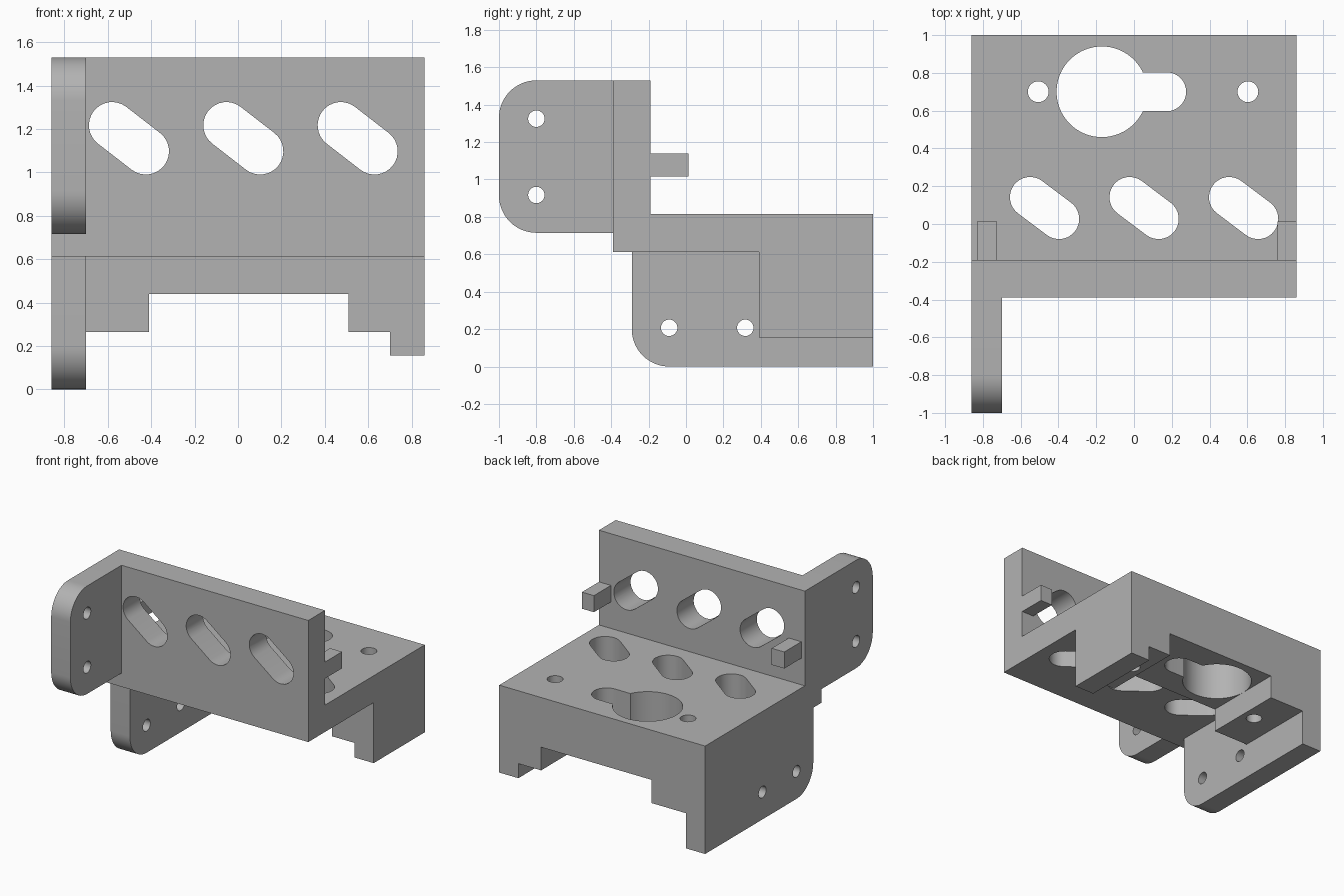
import bpy, bmesh, math

cube = bpy.data.objects.get("Cube")
if cube:
    bpy.data.objects.remove(cube, do_unlink=True)

LEFT, RIGHT, INNER = -0.86, 0.86, -0.70   # outer sides and inner face of the left plates
WALL_FRONT, WALL_BACK = -0.39, -0.19
BACK, STEP = 1.0, 0.39                    # rear face and front of the rear skirt
TOP, DECK, UNDER = 1.53, 0.815, 0.612


def prism(name, pts, axis, start, end):
    """Extrude a 2D outline along an axis."""
    place = {"x": lambda u, v, w: (w, u, v),
             "y": lambda u, v, w: (u, w, v),
             "z": lambda u, v, w: (u, v, w)}[axis]
    bm = bmesh.new()
    low = [bm.verts.new(place(u, v, start)) for u, v in pts]
    high = [bm.verts.new(place(u, v, end)) for u, v in pts]
    bm.faces.new(low)
    bm.faces.new(high)
    n = len(pts)
    for i in range(n):
        j = (i + 1) % n
        bm.faces.new((low[i], low[j], high[j], high[i]))
    bmesh.ops.recalc_face_normals(bm, faces=bm.faces)
    mesh = bpy.data.meshes.new(name)
    bm.to_mesh(mesh)
    bm.free()
    obj = bpy.data.objects.new(name, mesh)
    bpy.context.collection.objects.link(obj)
    return obj


def arc(cu, cv, r, a0, a1, n=16):
    angles = [math.radians(a0 + (a1 - a0) * i / n) for i in range(n + 1)]
    return [(cu + r * math.cos(a), cv + r * math.sin(a)) for a in angles]


def circle(cu, cv, r, n=32):
    return arc(cu, cv, r, 0, 360, n)[:-1]


def capsule(p, q, r):
    turn = math.degrees(math.atan2(q[1] - p[1], q[0] - p[0]))
    return arc(*q, r, turn - 90, turn + 90) + arc(*p, r, turn + 90, turn + 270)


def rect(u0, u1, v0, v1):
    return [(u0, v0), (u1, v0), (u1, v1), (u0, v1)]


def combine(target, tool, operation):
    """Apply an exact boolean and discard the tool object."""
    mod = target.modifiers.new("combine", "BOOLEAN")
    mod.operation, mod.solver, mod.object = operation, "EXACT", tool
    bpy.context.view_layer.objects.active = target
    bpy.ops.object.modifier_apply(modifier=mod.name)
    bpy.data.objects.remove(tool, do_unlink=True)


# L-shaped wall and deck
bracket = prism("mounting_bracket", [
    (WALL_FRONT, UNDER), (BACK, UNDER), (BACK, DECK),
    (WALL_BACK, DECK), (WALL_BACK, TOP), (WALL_FRONT, TOP)], "x", LEFT, RIGHT)

# Stepped skirt under the rear half, with the short leg
skirt = prism("rear_skirt", [
    (-0.78, 0.265), (-0.41, 0.265), (-0.41, 0.44), (0.51, 0.44), (0.51, 0.265),
    (INNER * -1, 0.265), (INNER * -1, 0.155), (RIGHT, 0.155),
    (RIGHT, 0.7), (-0.78, 0.7)], "y", STEP, BACK)

# Long side leg with a rounded lower front corner
leg = prism("side_leg", arc(-0.09, 0.2, 0.2, 180, 270)
            + [(BACK, 0), (BACK, 0.7), (-0.29, 0.7)], "x", LEFT, INNER)

# Forward ear with two rounded corners
ear = prism("front_ear", arc(-0.8, TOP - 0.2, 0.2, 90, 180)
            + arc(-0.8, 0.915, 0.2, 180, 270)
            + [(-0.3, 0.715), (-0.3, TOP)], "x", LEFT, INNER)

for part in (skirt, leg, ear):
    combine(bracket, part, "UNION")

# Pegs behind the wall
for x0, x1 in ((-0.83, -0.725), (0.76, RIGHT)):
    peg = prism("peg", rect(x0, x1, 1.015, 1.14), "y", -0.3, 0.013)
    combine(bracket, peg, "UNION")

# Slanted slots through the wall and the deck
cutters = []
for i in range(3):
    s = 0.527 * i
    cutters.append(prism("wall_slot", capsule((-0.58 + s, 1.217), (-0.425 + s, 1.097), 0.107),
                         "y", -0.5, -0.1))
    cutters.append(prism("deck_slot", capsule((-0.55 + s, 0.142), (-0.397 + s, 0.027), 0.107),
                         "z", 0.5, 0.9))

# Keyhole and screw holes through the deck
cutters.append(prism("keyhole_round", circle(-0.17, 0.7, 0.24, 64), "z", 0.1, 0.9))
cutters.append(prism("keyhole_slot", capsule((-0.1, 0.7), (0.173, 0.7), 0.103), "z", 0.1, 0.9))
for x in (-0.507, 0.603):
    cutters.append(prism("screw_hole", circle(x, 0.7, 0.055), "z", 0.1, 0.9))

# Bolt holes through the ear and the side leg
for y, z in ((-0.8, 1.325), (-0.8, 0.917), (-0.09, 0.207), (0.317, 0.207)):
    cutters.append(prism("bolt_hole", circle(y, z, 0.044), "x", -0.95, -0.6))

for cutter in cutters:
    combine(bracket, cutter, "DIFFERENCE")

# Plain grey finish
grey = bpy.data.materials.new("plain_grey")
grey.use_nodes = True
colour = (0.45, 0.45, 0.45, 1)
grey.diffuse_color = colour
grey.node_tree.nodes["Principled BSDF"].inputs["Base Color"].default_value = colour
bracket.data.materials.clear()
bracket.data.materials.append(grey)

bpy.ops.object.select_all(action="DESELECT")
bracket.select_set(True)
bpy.context.view_layer.objects.active = bracket
bpy.ops.object.shade_smooth_by_angle(angle=math.radians(30))
